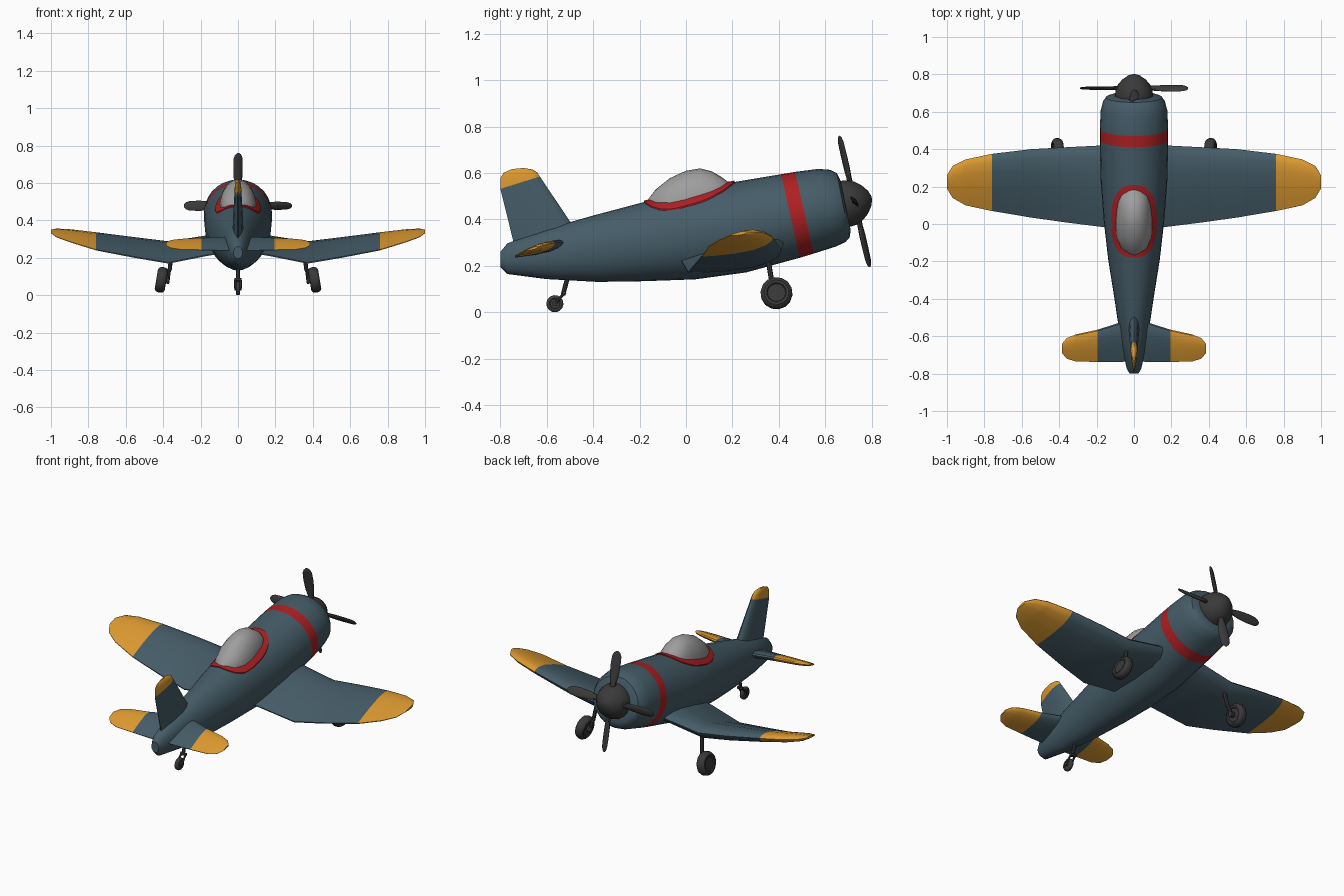
import bpy, bmesh, math
from mathutils import Vector as V, Matrix
from mathutils.bvhtree import BVHTree

if "Cube" in bpy.data.objects:
    bpy.data.objects.remove(bpy.data.objects["Cube"])


def mat(name, r, g, b):
    m = bpy.data.materials.new(name)
    m.diffuse_color = (r, g, b, 1)
    m.use_nodes = True
    m.node_tree.nodes["Principled BSDF"].inputs["Base Color"].default_value = m.diffuse_color
    return m


TEAL = mat("slate_blue_paint", .060, .108, .138)
YELLOW = mat("yellow_paint", .72, .32, .03)
RED = mat("red_paint", .42, .014, .017)
GLASS = mat("grey_glass", .34, .34, .34)
DARK = mat("dark_grey", .042, .042, .042)


def loft(name, rings, mats, rule=None, caps=True, wrap=False, angle=35):
    """Skin closed rings of points; rule(face centre, ring index) picks the material."""
    bm = bmesh.new()
    vs = [[bm.verts.new(p) for p in r] for r in rings]
    n, k = len(rings[0]), len(rings)
    for i in range(k if wrap else k - 1):
        a, b = vs[i], vs[(i + 1) % k]
        for j in range(n):
            f = bm.faces.new((a[j], a[(j + 1) % n], b[(j + 1) % n], b[j]))
            f.material_index = rule(f.calc_center_median(), i) if rule else 0
    if caps:
        for r, i in ((vs[0], 0), (vs[-1], k - 1)):
            f = bm.faces.new(r)
            f.material_index = rule(f.calc_center_median(), i) if rule else 0
    bmesh.ops.remove_doubles(bm, verts=bm.verts, dist=1e-5)
    bmesh.ops.recalc_face_normals(bm, faces=bm.faces)
    me = bpy.data.meshes.new(name)
    bm.to_mesh(me)
    bm.free()
    ob = bpy.data.objects.new(name, me)
    bpy.context.collection.objects.link(ob)
    for m in mats:
        me.materials.append(m)
    bpy.ops.object.select_all(action='DESELECT')
    ob.select_set(True)
    bpy.context.view_layer.objects.active = ob
    bpy.ops.object.shade_smooth_by_angle(angle=math.radians(angle))
    return ob


def ring(c, a, b, n=24):
    return [c + a * math.cos(t * math.tau / n) + b * math.sin(t * math.tau / n) for t in range(n)]


def lathe(name, profile, origin, axis, m, n=16):
    """Revolve (radius, distance along axis) points."""
    axis = V(axis).normalized()
    side = axis.orthogonal().normalized()
    up = axis.cross(side)
    return loft(name, [ring(V(origin) + axis * d, side * r, up * r, n) for r, d in profile], [m])


def rod(name, a, b, r, n=8):
    a, b = V(a), V(b)
    return lathe(name, [(r, 0), (r, (b - a).length)], a, b - a, DARK, n)


FOIL = [(0, 0), (.03, .42), (.12, .8), (.3, 1), (.6, .76), (.85, .36), (1, .08)]


def foil(le, te, thick):
    """Wing section from leading to trailing edge; thick is the full thickness vector."""
    le, te, h = V(le), V(te), V(thick) / 2
    up = [le.lerp(te, u) + h * t for u, t in FOIL]
    low = [le.lerp(te, u) - h * t for u, t in FOIL[:0:-1]]
    return up + low


def wing(name, secs, tip):
    """Both halves from (x, LE y, LE z, TE y, TE z, thickness), painted beyond x = tip."""
    full = [(-s[0],) + s[1:] for s in secs[:0:-1]] + secs
    rings = [foil((x, ly, lz), (x, ty, tz), (0, -.2 * h, h)) for x, ly, lz, ty, tz, h in full]
    return loft(name, rings, [TEAL, YELLOW], lambda c, i: int(abs(c.x) > tip))


# Fuselage: top y, top z, bottom y, bottom z, half width
STATIONS = [(-.80, .26, -.80, .195, .024), (-.77, .297, -.77, .165, .04), (-.6, .36, -.6, .143, .075),
            (-.4, .417, -.38, .131, .106), (-.2, .47, -.18, .134, .138), (0, .522, .04, .142, .162),
            (.2, .56, .26, .172, .178), (.41, .595, .49, .235, .183), (.47, .605, .55, .253, .183),
            (.57, .618, .645, .283, .178), (.62, .614, .688, .303, .166), (.65, .60, .705, .323, .15),
            (.665, .57, .71, .352, .122)]
body = []
for ty, tz, by, bz, w in STATIONS:
    top, bot = V((0, ty, tz)), V((0, by, bz))
    body.append(ring((top + bot) / 2, V((w, 0, 0)), (top - bot) / 2, 28))
fuselage = loft("fuselage", body, [TEAL, RED], lambda c, i: int(i == 7))

# Red canopy frame laid on the fuselage surface
tree = BVHTree.FromPolygons([v.co for v in fuselage.data.vertices],
                            [p.vertices[:] for p in fuselage.data.polygons])


def outline(rx, ry, lift):
    pts = []
    for i in range(48):
        c, s = math.cos(i * math.tau / 48), math.sin(i * math.tau / 48)
        x = rx * math.copysign(abs(c) ** .8, c)
        y = .015 + ry * math.copysign(abs(s) ** .8, s)
        hit = tree.ray_cast(V((x, y, 2)), V((0, 0, -1)))[0]
        pts.append(hit + V((0, 0, lift)))
    return pts


loft("canopy_frame", [outline(.122, .195, -.004), outline(.122, .195, .006), outline(.104, .175, .006),
                      outline(.08, .145, .006), outline(.08, .145, -.004)], [RED], caps=False, wrap=True)

# Canopy glass: y, top z, half width, base z
dome = []
for y, zt, w, zb in [(-.165, .485, .025, .46), (-.13, .53, .07, .455), (-.07, .578, .094, .45),
                     (0, .61, .1, .46), (.06, .62, .096, .475), (.11, .608, .089, .49),
                     (.15, .585, .075, .51), (.188, .557, .035, .535)]:
    dome.append([V((w * math.cos(a * math.pi / 12), y, zb + (zt - zb) * math.sin(a * math.pi / 12)))
                 for a in range(13)])
loft("canopy_glass", dome, [GLASS])

# Cranked main wing and tailplane
wing("main_wing", [(0, .42, .315, -.03, .24, .08), (.17, .42, .295, -.015, .212, .085),
                   (.37, .41, .265, .01, .172, .085), (.55, .40, .29, .035, .202, .076),
                   (.76, .375, .322, .07, .242, .06), (.90, .345, .34, .10, .285, .048),
                   (.97, .31, .347, .14, .31, .034), (1, .26, .345, .19, .332, .015)], .76)
wing("tailplane", [(0, -.50, .305, -.735, .237, .042), (.1, -.535, .302, -.737, .238, .042),
                   (.195, -.565, .298, -.737, .241, .037), (.31, -.59, .295, -.735, .244, .03),
                   (.36, -.61, .29, -.72, .252, .022), (.385, -.64, .281, -.69, .266, .01)], .196)

# Tail fin: LE y, LE z, TE y, TE z, thickness
FIN = [(-.45, .33, -.73, .25, .062), (-.50, .392, -.745, .31, .056), (-.63, .585, -.80, .532, .036),
       (-.64, .602, -.80, .578, .03), (-.66, .615, -.785, .602, .024), (-.70, .622, -.75, .617, .01)]
loft("tail_fin", [foil((0, a, b), (0, c, d), (h, 0, 0)) for a, b, c, d, h in FIN],
     [TEAL, YELLOW], lambda c, i: int(i >= 2))

# Spinner and four-blade propeller on the tilted engine axis
AXIS = V((0, .974, .226))
lathe("spinner", [(.1, -.03), (.102, 0), (.099, .025), (.086, .055), (.064, .082), (.034, .104), (.008, .113)],
      (0, .69, .468), AXIS, DARK, 20)
hub = V((0, .726, .478))
for k in range(4):
    rad = Matrix.Rotation(k * math.pi / 2, 3, AXIS) @ V((0, -.226, .974))
    side = AXIS.cross(rad)
    wide = (side * .9 + AXIS * .42).normalized()
    flat = rad.cross(wide)
    blade = [ring(hub + rad * r, wide * w, flat * t, 10) for r, w, t in
             [(.05, .014, .012), (.11, .018, .010), (.15, .025, .009), (.21, .028, .007),
              (.26, .026, .006), (.28, .018, .005), (.29, .006, .002)]]
    loft("propeller_blade", blade, [DARK])


def wheel(name, centre, axis, r, w):
    """Tyre with recessed hub on both sides."""
    half = [(.1, .75), (.56, .75), (.62, .95), (.78, 1), (.93, .75), (1, .35)]
    prof = [(a * r, -b * w) for a, b in half] + [(a * r, b * w) for a, b in half[::-1]]
    lathe(name, prof, centre, axis, DARK, 14)


# Main landing gear, splayed outward
for s in (-1, 1):
    wheel("main_wheel", (s * .41, .39, .082), (1, 0, s * .17), .069, .027)
    rod("main_leg", (s * .352, .35, .25), (s * .366, .37, .13), .011)
    rod("main_leg_lower", (s * .366, .37, .14), (s * .376, .39, .075), .009)
    rod("main_axle", (s * .366, .39, .075), (s * .41, .39, .082), .016)

# Tail wheel with fork
wheel("tail_wheel", (0, -.565, .037), (1, 0, 0), .037, .012)
rod("tail_strut", (0, -.508, .16), (0, -.53, .075), .010)
for s in (-1, 1):
    rod("tail_fork", (s * .014, -.522, .085), (s * .016, -.565, .037), .006)
rod("tail_axle", (-.02, -.565, .037), (.02, -.565, .037), .011)
rod("tail_fork_bridge", (-.018, -.525, .082), (.018, -.525, .082), .009)
